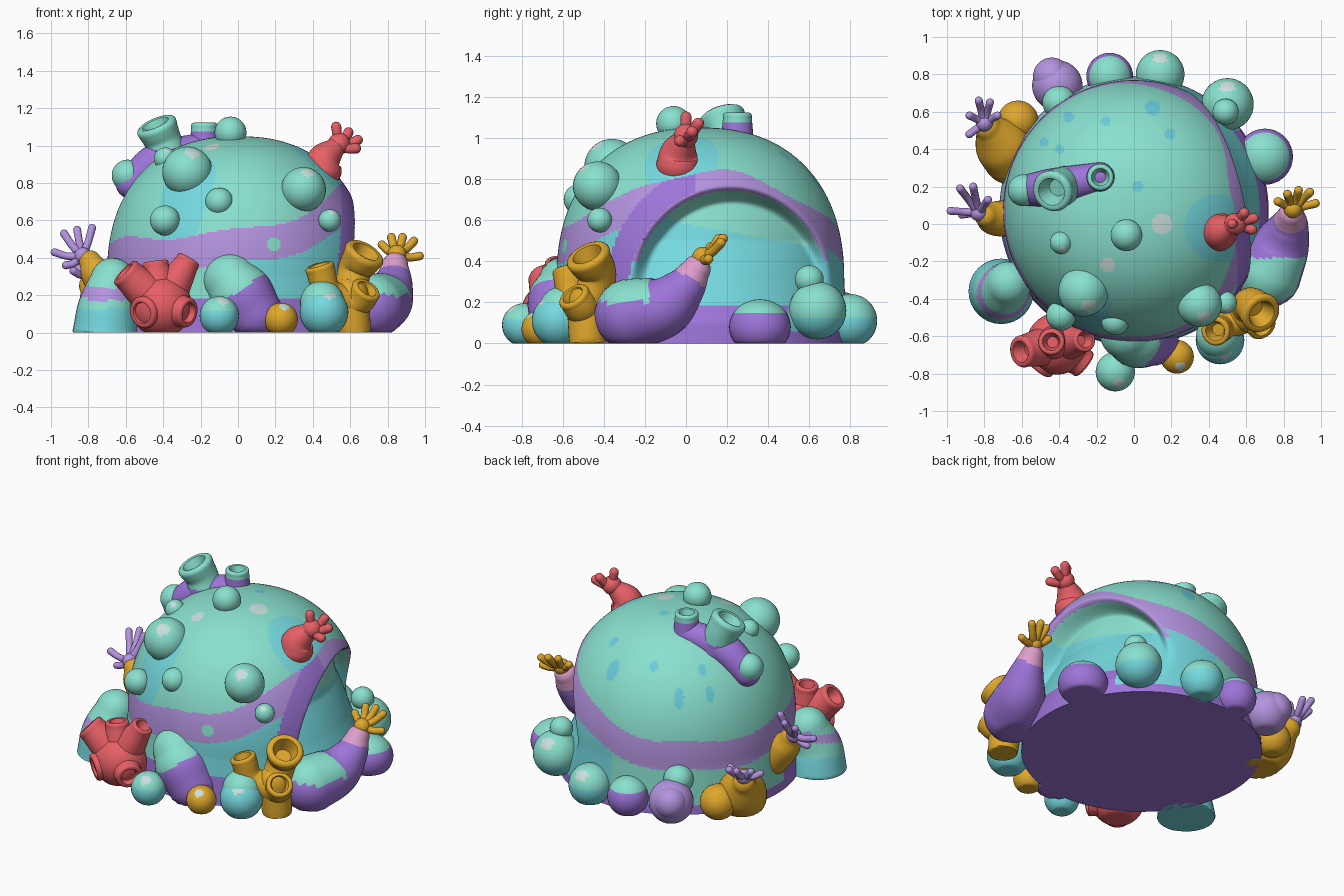
import bpy, bmesh, math
from mathutils import Vector

if "Cube" in bpy.data.objects:
    bpy.data.objects.remove(bpy.data.objects["Cube"])

# Colours, given as display values and stored as linear ones
PALETTE = {
    "teal": (136, 224, 205), "cyan": (116, 216, 222), "purple": (156, 116, 216),
    "lilac": (178, 146, 222), "orange": (222, 166, 48), "red": (230, 96, 102),
    "pink": (222, 158, 205), "pale": (200, 222, 218), "blue": (106, 205, 220),
}
MATS = {}
for label, rgb in PALETTE.items():
    colour = [(v / 255) ** 2.2 for v in rgb] + [1]
    m = bpy.data.materials.new(label)
    m.use_nodes = True
    m.diffuse_color = colour
    m.node_tree.nodes["Principled BSDF"].inputs["Base Color"].default_value = colour
    MATS[label] = m


def make(name, bm, rule):
    """Finish a part: flatten it on the ground, colour faces by rule, smooth it."""
    for v in bm.verts:
        v.co.z = max(v.co.z, 0)
    bmesh.ops.recalc_face_normals(bm, faces=bm.faces)
    me = bpy.data.meshes.new(name)
    used = []
    for f in bm.faces:
        label = rule(f.calc_center_median()) if callable(rule) else rule
        if label not in used:
            used.append(label)
            me.materials.append(MATS[label])
        f.material_index = used.index(label)
    bm.to_mesh(me)
    bm.free()
    ob = bpy.data.objects.new(name, me)
    bpy.context.collection.objects.link(ob)
    bpy.ops.object.select_all(action="DESELECT")
    ob.select_set(True)
    bpy.context.view_layer.objects.active = ob
    bpy.ops.object.shade_smooth_by_angle(angle=math.radians(50))


def skin(bm, rings):
    """Bridge a list of vertex loops and close both ends."""
    loops = [[bm.verts.new(p) for p in ring] for ring in rings]
    n = len(loops[0])
    for a, b in zip(loops, loops[1:]):
        for i in range(n):
            bm.faces.new((a[i], a[(i + 1) % n], b[(i + 1) % n], b[i]))
    bm.faces.new(loops[0])
    bm.faces.new(loops[-1])


def split(height, upper, lower, slope=0):
    return lambda c: upper if c.z + slope * c.x > height else lower


def ball(name, x, y, z, r, rule="teal", tall=1, spot=None):
    bm = bmesh.new()
    bmesh.ops.create_uvsphere(bm, u_segments=36, v_segments=24, radius=r)
    centre, aim = Vector((x, y, z)), Vector(spot or (0, 0, 1)).normalized()
    for v in bm.verts:
        v.co = centre + Vector((v.co.x, v.co.y, v.co.z * tall))

    def paint(c):
        if spot and (c - centre).normalized().dot(aim) > 0.95:
            return "pale"
        return rule(c) if callable(rule) else rule
    make(name, bm, paint)


MOUTH = [(.12, 1.02), (.25, .96), (.32, .84), (.28, .68), (-.1, .56), (-.5, .42)]


def limb(name, nodes, rule, mouth=False, sides=32, steps=10):
    """Round limb through (x, y, z, radius) nodes, with a domed or open end."""
    pts = [Vector(n) for n in nodes]
    pts = [2 * pts[0] - pts[1]] + pts + [2 * pts[-1] - pts[-2]]
    path = []
    for a, b, c, d in zip(pts, pts[1:], pts[2:], pts[3:]):
        for k in range(steps):
            t = k / steps
            path.append(b + (c - a) * t / 2 + (2 * a - 5 * b + 4 * c - d) * t * t / 2
                        + (3 * b - a - 3 * c + d) * t ** 3 / 2)
    path.append(pts[-2])
    centres = [p.to_3d() for p in path]
    radii = [p[3] for p in path]
    last = len(path) - 1
    dirs = [(centres[min(i + 1, last)] - centres[max(i - 1, 0)]).normalized()
            for i in range(last + 1)]
    bow = [(math.sin(a * math.pi / 12), math.cos(a * math.pi / 12)) for a in (1, 2, 3, 4, 5, 5.8)]
    stations = [(centres[0] - dirs[0] * radii[0] * s, dirs[0], radii[0] * c) for s, c in reversed(bow)]
    stations += list(zip(centres, dirs, radii))
    stations += [(centres[-1] + dirs[-1] * radii[-1] * s, dirs[-1], radii[-1] * c)
                 for s, c in (MOUTH if mouth else bow)]
    rings, side, old = [], dirs[0].orthogonal().normalized(), dirs[0]
    for centre, d, r in stations:
        side = old.rotation_difference(d) @ side
        old = d
        other = d.cross(side)
        rings.append([centre + r * (side * math.cos(a) + other * math.sin(a))
                      for a in (math.tau * i / sides for i in range(sides))])
    bm = bmesh.new()
    skin(bm, rings)
    make(name, bm, rule)


def hand(name, palm, tips, colour, r=.025):
    ball(name + "_palm", *palm, r * 1.9, colour)
    p = Vector(palm)
    for i, tip in enumerate(tips):
        t = Vector(tip)
        mid = p.lerp(t, .55) + Vector((0, 0, -.012))
        limb(f"{name}_finger_{i + 1}", [(*p, r), (*mid, r * .85), (*t, r * .9)], colour, sides=12, steps=5)


# Main dome with a sloping recess under an arch on its left side
def arch(p):
    return ((p.y - .22) / .5) ** 2 + ((p.z - .25) / .52) ** 2 if p.x > 0 else 9


def dome_paint(c):
    e = arch(c)
    az = math.degrees(math.atan2(c.y - .07, c.x))
    d = (az - 5 + 180) % 360 - 180
    band = .44 + .4 * math.exp(-(d / 69) ** 2) + .015 * math.sin(d / 9)
    band += .06 * max(0, math.cos(math.radians(az + 130)))
    if c.z < (.18 if (e < 1 and c.y < .5) or c.y < 0 else .06):
        return "purple"
    if e < 1:
        if e > .9 and c.z > .4:
            return "lilac"
        return "teal" if c.z > .58 - .18 * c.y and c.y > -.08 else "cyan"
    if c.z > band:
        for x, y, r, label in SPOTS:
            if math.hypot(c.x - x, c.y - y) < r:
                return label
        return "teal"
    if e < 1.5 and c.y < .05:
        return "purple"
    if c.z > band - .18:
        return "teal" if c.y < 0 and math.hypot(c.x - .19, c.z - .47) < .035 else "lilac"
    return "cyan" if c.x > 0 else "teal"


SPOTS = [(.15, 0, .055, "pale"), (-.14, -.22, .04, "pale"), (.45, -.02, .18, "cyan"),
         (.1, .62, .04, "blue"), (.19, .48, .03, "blue"), (-.4, .4, .025, "blue"),
         (-.48, .44, .025, "blue"), (-.15, .55, .025, "blue"), (.02, .2, .03, "blue"),
         (-.35, .57, .03, "blue"), (-.27, -.43, .15, "cyan")]
profile = [(.72 - .02 * i / 36, .3 * i / 36) for i in range(36)]
for i in range(110):
    a = math.pi / 2 * i / 110
    profile.append((.7 * math.cos(a) ** .87, .3 + .75 * math.sin(a) ** .87))
rings = []
for r, z in profile:
    ring = []
    for i in range(300):
        a = math.tau * i / 300
        p = Vector((r * math.cos(a), .07 + r * math.sin(a), z))
        push = max(0, min(1, (1 - arch(p)) * 3))
        p.x -= .17 * push * push * (3 - 2 * push) * max(0, min(1, (z - .1) / .4))
        ring.append(p)
    rings.append(ring)
bm = bmesh.new()
skin(bm, rings)
make("dome", bm, dome_paint)

# Warts on the dome
UP_FRONT = (.2, -.6, .8)
for i, (x, y, z, r) in enumerate([
        (-.04, -.06, 1.07, .085), (-.27, -.36, .86, .135), (-.39, -.1, .93, .06),
        (.35, -.43, .765, .12), (-.1, -.52, .7, .075), (-.39, -.49, .6, .08), (.49, -.42, .6, .06)]):
    ball(f"wart_{i + 1}", x, y, z, r, spot=UP_FRONT if r > .1 or r < .065 else None)

# Chimney tubes with the ridge that joins them
limb("tube_ridge", [(-.57, .18, .8, .085), (-.42, .2, .92, .1), (-.18, .25, .99, .08)], "purple")
ball("ridge_knob", -.59, .18, .84, .085)
limb("large_tube", [(-.37, .2, .92, .11), (-.4, .2, 1.02, .1), (-.43, .18, 1.09, .11)],
     split(1.02, "teal", "purple", -.1), mouth=True)
limb("small_tube", [(-.18, .25, .98, .08), (-.18, .25, 1.1, .07)],
     split(1.07, "teal", "purple"), mouth=True)

# Red hand on the dome
limb("red_arm", [(.45, -.04, .87, .105), (.465, -.035, .93, .09), (.52, -.01, .99, .055)], "red")
hand("red_hand", (.54, 0, 1.01),
     [(.525, .0, 1.1), (.59, .06, 1.07), (.64, .03, 1.03), (.63, -.03, .985)], "red", .031)

# Left arm with orange hand
limb("left_arm", [(.72, -.27, .14, .175), (.79, -.11, .18, .15), (.83, -.01, .27, .105), (.84, .05, .36, .07)],
     lambda c: "pink" if c.z + .6 * c.y > .33 else "teal" if c.z > .2 and c.y < -.18 else "purple")
hand("orange_hand", (.85, .08, .42),
     [(.77, .12, .47), (.82, .16, .51), (.88, .18, .51), (.94, .17, .49), (.97, .11, .41)], "orange", .026)

# Right side orange stumps with lilac hands
limb("right_stump", [(-.66, .03, .2, .1), (-.75, .03, .31, .09), (-.79, .04, .38, .06)], "orange")
hand("right_hand", (-.83, .06, .41),
     [(-.98, .07, .43), (-.92, .05, .36), (-.93, .19, .53), (-.86, .2, .55), (-.78, .13, .56)], "lilac", .024)
limb("back_stump", [(-.66, .36, .08, .15), (-.72, .44, .16, .14), (-.78, .51, .25, .07)], "orange")
ball("back_stump_lump", -.62, .55, .1, .11, "orange")
hand("back_hand", (-.8, .54, .31),
     [(-.88, .48, .33), (-.88, .58, .38), (-.83, .66, .4), (-.77, .65, .39), (-.73, .58, .37)], "lilac", .024)

# Front right cone
limb("front_right_cone", [(-.71, -.36, 0, .175), (-.7, -.36, .14, .155), (-.67, -.32, .28, .12)],
     lambda c: "lilac" if .2 < c.z - .2 * (c.y + .36) < .26 else "teal" if c.z > .13 else "cyan")

# Knobs round the base
BACK = (0, .7, .7)
SEA = split(.12, "teal", "cyan")
KNOBS = [(.14, .8, .11, .13, SEA, BACK), (.5, .64, .16, .14, SEA, BACK),
         (-.1, -.79, .09, .105, SEA, UP_FRONT), (.46, -.62, .11, .13, "cyan", UP_FRONT),
         (.23, -.71, .07, .09, "orange", UP_FRONT), (-.41, .74, .12, .135, "lilac", None),
         (-.44, .79, .14, .1, "lilac", None), (-.13, .79, .1, .125, split(.16, "teal", "purple"), None)]
for i, (x, y, z, r, rule, spot) in enumerate(KNOBS):
    ball(f"base_knob_{i + 1}", x, y, z, r, rule, spot=spot)
ball("back_left_bump", .49, .6, .31, .07)
ball("back_right_bump", -.4, .65, .23, .09)
ball("front_knob_cap", .45, -.6, .16, .118)
ball("left_purple_knob", .7, .36, .08, .15, split(.11, "teal", "purple", -.05), tall=.9)
limb("front_lobe", [(-.04, -.58, .28, .145), (.02, -.6, .2, .17), (.09, -.61, .1, .15)],
     split(.22, "teal", "purple", -.7))

# Red coral cluster: each branch runs from a shared core to an open mouth
core = (-.41, -.64, .14)
ball("red_coral_core", *core, .165, "red")
for i, end in enumerate([(-.59, -.68, .31, .085), (-.44, -.63, .36, .07), (-.27, -.62, .38, .065),
                         (-.5, -.75, .11, .085), (-.28, -.74, .11, .08)]):
    limb(f"red_branch_{i + 1}", [(*core, .12), end], "red", mouth=True)

# Orange coral cluster
root = (.6, -.49, .16)
limb("orange_coral_stem", [(.62, -.48, .02, .09), (.6, -.48, .2, .1)], "orange")
for i, (bend, end) in enumerate([((.62, -.43, .32, .09), (.67, -.47, .41, .11)),
                                 ((.48, -.55, .22, .075), (.44, -.57, .34, .078)),
                                 ((.65, -.51, .18, .085), (.68, -.54, .22, .08))]):
    limb(f"orange_branch_{i + 1}", [(*root, .09), bend, end], "orange", mouth=True)
